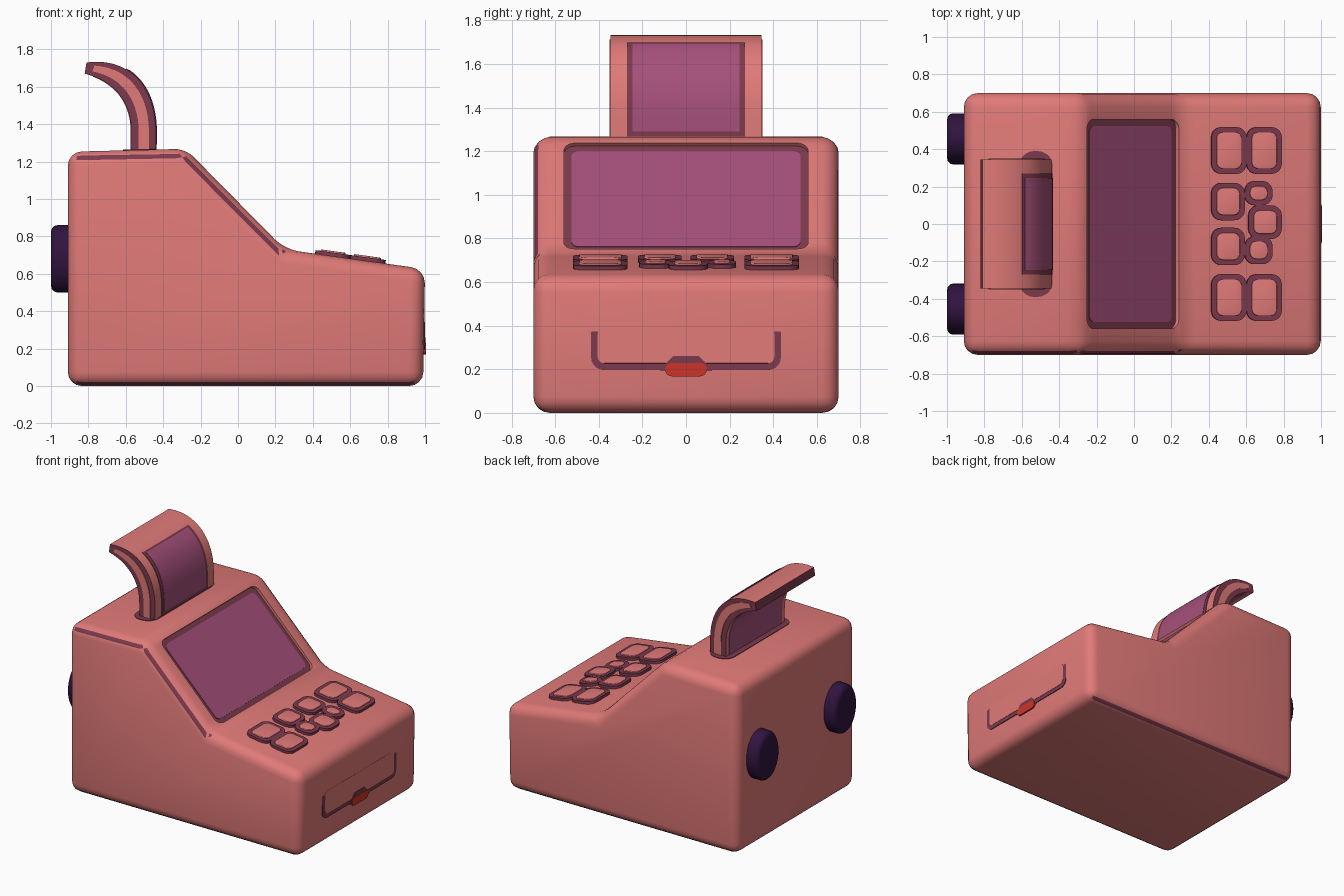
import bpy, bmesh, math
from mathutils import Matrix, Vector

if "Cube" in bpy.data.objects:
    bpy.data.objects.remove(bpy.data.objects["Cube"])


def material(name, rgb):
    m = bpy.data.materials.new(name)
    m.diffuse_color = (*rgb, 1)
    m.use_nodes = True
    m.node_tree.nodes["Principled BSDF"].inputs["Base Color"].default_value = m.diffuse_color
    return m


CORAL = material("coral", (0.745, 0.195, 0.188))
MAROON = material("maroon", (0.20, 0.042, 0.076))
PURPLE = material("purple", (0.376, 0.08, 0.195))
NAVY = material("dark_violet", (0.03, 0.007, 0.05))
RED = material("red", (0.61, 0.034, 0.023))


def frame(origin, right, up):
    """Local x = right, y = up, z = outward normal."""
    r, u = Vector(right).normalized(), Vector(up).normalized()
    m = Matrix((r, u, r.cross(u))).transposed().to_4x4()
    m.translation = origin
    return m


SIDE = frame((0, 0, 0), (1, 0, 0), (0, 0, 1))      # profiles in x/z, normal -y


def shade(ob, angle=35):
    bpy.ops.object.select_all(action='DESELECT')
    ob.select_set(True)
    bpy.context.view_layer.objects.active = ob
    bpy.ops.object.shade_smooth_by_angle(angle=math.radians(angle))


def prism(name, pts, d0, d1, mat, mtx=SIDE, bevel=0, segs=4, rim=0):
    """Extrude a flat outline from depth d0 to d1; optionally round all edges or the front rim."""
    bm = bmesh.new()
    face = bm.faces.new([bm.verts.new((x, y, d0)) for x, y in pts])
    ext = bmesh.ops.extrude_face_region(bm, geom=[face])
    top = [g for g in ext['geom'] if isinstance(g, bmesh.types.BMVert)]
    for v in top:
        v.co.z = d1
    bmesh.ops.recalc_face_normals(bm, faces=bm.faces[:])
    if bevel:
        bmesh.ops.bevel(bm, geom=bm.edges[:], offset=bevel, segments=segs,
                        profile=0.5, affect='EDGES')
    if rim:
        edges = [e for e in bm.edges if all(v in top for v in e.verts)]
        bmesh.ops.bevel(bm, geom=edges, offset=rim, segments=3, profile=0.5, affect='EDGES')
    bm.transform(mtx)
    bmesh.ops.recalc_face_normals(bm, faces=bm.faces[:])
    me = bpy.data.meshes.new(name)
    bm.to_mesh(me)
    bm.free()
    me.materials.append(mat)
    ob = bpy.data.objects.new(name, me)
    bpy.context.collection.objects.link(ob)
    shade(ob)
    return ob


def rounded(w, h, r, cx=0, cy=0, n=5):
    """Rounded rectangle outline."""
    pts = []
    for k, (sx, sy) in enumerate(((1, 1), (-1, 1), (-1, -1), (1, -1))):
        for i in range(n + 1):
            a = (k + i / n) * math.pi / 2
            pts.append((cx + sx * (w / 2 - r) + r * math.cos(a),
                        cy + sy * (h / 2 - r) + r * math.sin(a)))
    return pts


def ellipse(a, b, n=32):
    return [(a * math.cos(2 * math.pi * i / n), b * math.sin(2 * math.pi * i / n)) for i in range(n)]


# Body: stepped wedge with rounded edges
profile = [(-0.91, 0), (0.99, 0), (1.0, 0.625), (0.25, 0.73), (-0.28, 1.268), (-0.91, 1.252)]
body = prism("body", profile, -0.70, 0.70, CORAL, bevel=0.075)
body.data.materials.append(MAROON)

# Recess for the screen on the slope
slope = frame((-0.01, 0, 0.99), (0, 1, 0), (-1, 0, 1))
cutter = prism("screen_cutter", rounded(1.12, 0.69, 0.05), -0.02, 0.15, CORAL, slope)
cutter.hide_render = True
mod = body.modifiers.new("screen_recess", 'BOOLEAN')
mod.operation, mod.object, mod.solver = 'DIFFERENCE', cutter, 'EXACT'
bpy.context.view_layer.objects.active = body
bpy.ops.object.modifier_apply(modifier=mod.name)
bpy.data.objects.remove(cutter)

# Dark trim lines along the upper left edge and the bottom edges
for p in body.data.polygons:
    c, n = p.center, p.normal
    upper = c.z > 0.70 and c.x < 0.3 and -0.88 < n.y < -0.72 and abs(n.z) > 0.3
    lower = c.z < 0.03 and 0.3 < abs(n.y) < 0.8 and abs(n.x) < 0.2
    if upper or lower:
        p.material_index = 1
shade(body, 40)

# Screen
prism("screen_border", rounded(1.12, 0.69, 0.05), -0.024, -0.016, MAROON, slope)
prism("screen", rounded(1.05, 0.62, 0.035), -0.018, -0.012, PURPLE, slope)

# Keys: dark base with a coral cap
deck = frame((0.6, 0, 0.682), (0, 1, 0), (-0.75, 0, 0.105))
keys = [(0.5, -0.12, 0.18, 0.20), (0.5, 0.12, 0.18, 0.20), (0.665, 0.165, 0.15, 0.13),
        (0.70, 0.01, 0.18, 0.18), (0.665, -0.14, 0.15, 0.15)]
for s in (1, -1):
    keys += [(0.505, s * 0.393, 0.19, 0.25), (0.695, s * 0.393, 0.19, 0.25)]
for i, (x, y, dx, dy) in enumerate(keys):
    prism(f"key_base_{i}", rounded(dy, dx, 0.055, y, 0.6 - x), -0.02, 0.018, MAROON, deck)
    prism(f"key_cap_{i}", rounded(dy - 0.055, dx - 0.055, 0.035, y, 0.6 - x), 0, 0.026,
          CORAL, deck, rim=0.005)

# Drawer outline and its handle on the right-hand end
end = frame((0.994, 0, 0.31), (0, 1, 0), (-0.01, 0, -0.01 + 0.63))
prism("drawer_outline", rounded(0.87, 0.225, 0.055), -0.01, 0.003, MAROON, end)
prism("drawer_front", rounded(0.81, 0.165, 0.03), -0.01, 0.005, CORAL, end)
end.translation = (0.993, 0, 0.205)
end = frame((0.993, 0, 0.205), (0, 1, 0), (0.01, 0, 0.625))
prism("handle_shadow_plate", [(-0.12, -0.01), (0.12, -0.01), (0.09, 0.025), (0.06, 0.055),
                              (-0.06, 0.055), (-0.09, 0.025)], -0.01, 0.008, MAROON, end)
prism("drawer_handle", [(x, y - 0.006) for x, y in rounded(0.19, 0.062, 0.03)],
      -0.01, 0.012, RED, end)

# Knobs on the back
for s in (1, -1):
    back = frame((-0.90, s * 0.455, 0.68), (0, -1, 0), (0, 0, 1))
    prism(f"back_knob_{'left' if s > 0 else 'right'}", ellipse(0.137, 0.18), -0.03, 0.10,
          NAVY, back, rim=0.035)


# Curled upright display: curves blended between the inner (f=0) and outer (f=1) side
def bezier(p, t):
    w = ((1 - t) ** 3, 3 * t * (1 - t) ** 2, 3 * t * t * (1 - t), t ** 3)
    return Vector((sum(a * q[0] for a, q in zip(w, p)), sum(a * q[1] for a, q in zip(w, p))))


OUTER = [(-0.44, 1.36), (-0.44, 1.58), (-0.56, 1.76), (-0.81, 1.73)]
INNER = [(-0.57, 1.36), (-0.57, 1.52), (-0.66, 1.63), (-0.82, 1.67)]


def curl_line(f, t1=1.0, z0=1.22, n=14):
    pts = [Vector((-0.57, z0)).lerp(Vector((-0.44, z0)), f)]
    for i in range(n + 1):
        t = t1 * i / n
        pts.append(bezier(INNER, t) * (1 - f) + bezier(OUTER, t) * f)
    return [tuple(p) for p in pts]


def curl(name, f0, f1, half, mat, t1=1.0, z0=1.22):
    return prism(name, curl_line(f1, t1, z0) + curl_line(f0, t1, z0)[::-1], -half, half, mat)


display = curl("display_curl", 0, 1, 0.345, CORAL)
display.data.materials.append(MAROON)
for p in display.data.polygons:
    if abs(p.normal.y) > 0.9 or (p.normal.x < -0.9 and p.center.z > 1.67):
        p.material_index = 1
curl("display_side_inlay", 0.3, 0.72, 0.35, CORAL, 0.93)
curl("display_border", 0.9, 1.03, 0.27, MAROON, 0.66)
curl("display_screen", 0.9, 1.05, 0.245, PURPLE, 0.635, 1.29)
curl("display_back_panel", -0.03, 0.1, 0.31, PURPLE, 0.9)

# Dark foot around the display
prism("display_foot", rounded(0.78, 0.18, 0.08), -0.02, 0.004, MAROON,
      frame((-0.525, 0, 1.262), (0, 1, 0), (-1, 0, -0.025)))
